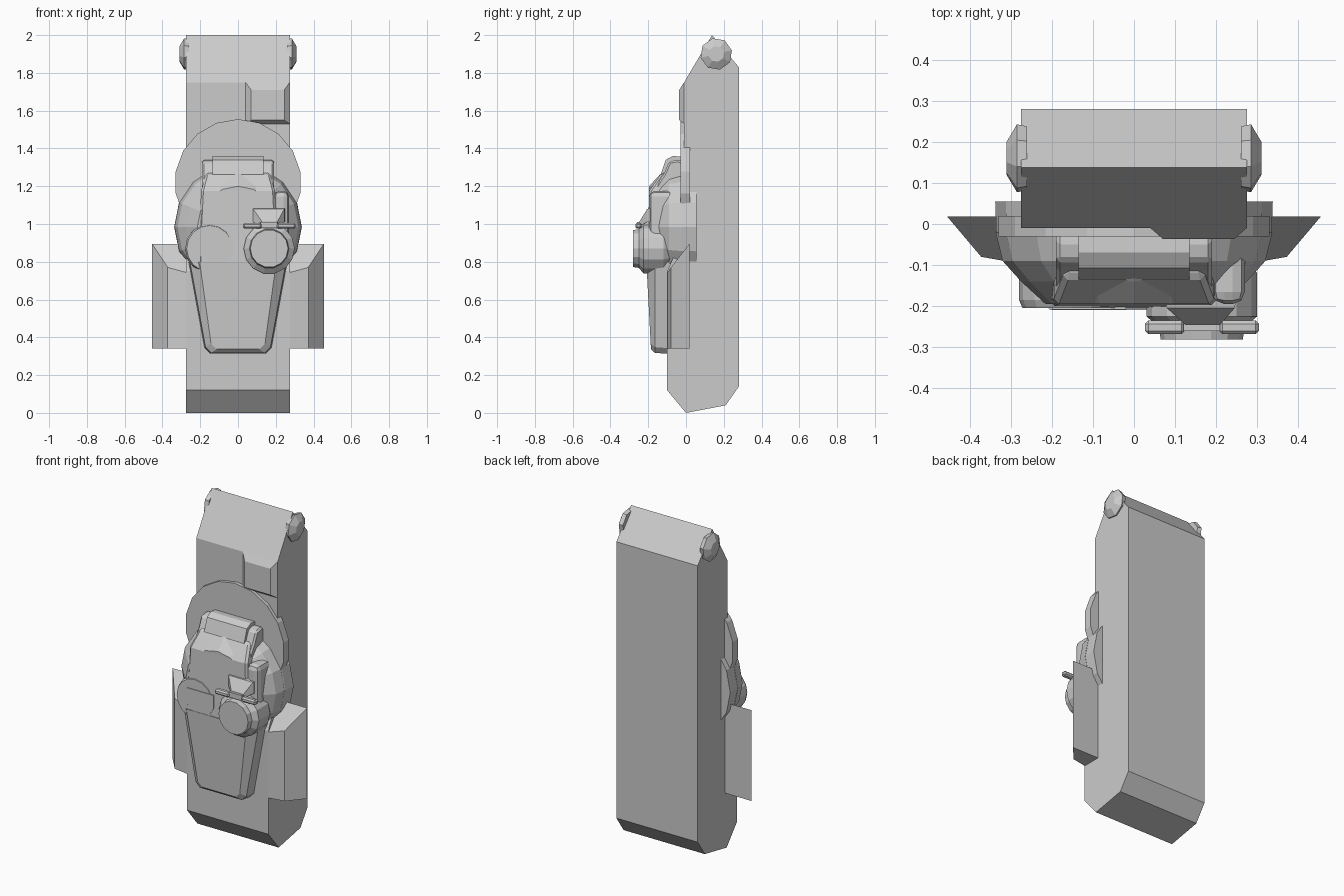
import bpy, bmesh
from math import sin, cos, pi

if "Cube" in bpy.data.objects:
    bpy.data.objects.remove(bpy.data.objects["Cube"])


def loft(name, sections):
    """Skin matching closed sections and cap both ends."""
    bm = bmesh.new()
    rings = [[bm.verts.new(p) for p in s] for s in sections]
    n = len(rings[0])
    for a, b in zip(rings, rings[1:]):
        for i in range(n):
            j = (i + 1) % n
            bm.faces.new((a[i], a[j], b[j], b[i]))
    bm.faces.new(rings[0])
    bm.faces.new(rings[-1][::-1])
    bmesh.ops.recalc_face_normals(bm, faces=bm.faces)
    me = bpy.data.meshes.new(name)
    bm.to_mesh(me)
    bm.free()
    ob = bpy.data.objects.new(name, me)
    bpy.context.collection.objects.link(ob)
    return ob


def extrude_x(name, yz, x0, x1):
    return loft(name, [[(x, y, z) for y, z in yz] for x in (x0, x1)])


def rect(y, x0, x1, z0, z1):
    return [(x0, y, z0), (x1, y, z0), (x1, y, z1), (x0, y, z1)]


def round_y(name, cx, cz, steps, n, turn=0.0):
    """Turned part along y; steps are (y, radius)."""
    return loft(name, [[(cx + r * sin(2 * pi * (i + turn) / n), y,
                         cz + r * cos(2 * pi * (i + turn) / n)) for i in range(n)]
                       for y, r in steps])


def bevel(ob, width, segments=1):
    m = ob.modifiers.new("Bevel", 'BEVEL')
    m.width, m.segments = width, segments
    m.limit_method, m.angle_limit = 'ANGLE', 0.6


# Tall backing slab
extrude_x("main_slab", [(0, 0), (0.21, 0.04), (0.28, 0.14), (0.28, 1.83), (0.138, 2.0),
                        (-0.01, 1.75), (-0.01, 0.95), (-0.1, 0.75), (-0.1, 0.12)],
          -0.275, 0.275)

# Raised corner panel on the upper front
loft("raised_panel", [rect(0.03, 0.04, 0.274, 1.53, 1.76),
                      rect(-0.01, 0.04, 0.274, 1.53, 1.75),
                      rect(-0.036, 0.07, 0.245, 1.55, 1.71)])

# Side knobs and angled side plates
for s, side in ((-1, "left"), (1, "right")):
    loft("top_knob_" + side,
         [[(s * x, 0.16 + r * cos(2 * pi * (i + .3) / 8), 1.9 + r * sin(2 * pi * (i + .3) / 8))
           for i in range(8)] for x, r in ((0.26, 0.08), (0.285, 0.085), (0.31, 0.042))])
    plan = [(0.2, 0.018), (0.455, 0.018), (0.372, -0.08), (0.27, -0.098), (0.2, -0.098)]
    tops = [0.895, 0.895, 0.77, 0.742, 0.742]
    loft("side_plate_" + side, [[(s * x, y, 0.34) for x, y in plan],
                                [(s * x, y, z) for (x, y), z in zip(plan, tops)]])

# Upper disc, then the faceted body with its rear collar
round_y("upper_disc", 0, 1.22, [(0.02, 0.335), (-0.03, 0.335)], 18)
round_y("rear_collar", 0, 0.985, [(0.055, 0.338), (-0.03, 0.335)], 16)
round_y("faceted_body", 0, 0.985, [(-0.02, 0.337), (-0.09, 0.32), (-0.14, 0.275),
                                   (-0.195, 0.215)], 16)

# Sloped front shell: stepped half-widths from crown to waist
shell = loft("front_shell", [
    [(-w, back, z), (w, back, z), (w, front, z), (-w, front, z)]
    for z, w, back, front in ((1.27, 0.17, 0.0, -0.13), (1.175, 0.195, 0.0, -0.195),
                              (0.98, 0.205, 0.0, -0.2), (0.76, 0.21, 0.0, -0.207))])
bevel(shell, 0.012)

# Crown block and its two shoulder lugs
extrude_x("crown_block", [(0.0, 1.2), (0.0, 1.33), (-0.03, 1.357), (-0.07, 1.36),
                          (-0.107, 1.34), (-0.135, 1.26), (-0.19, 1.17)], -0.135, 0.135)
for s, side in ((-1, "left"), (1, "right")):
    lug = extrude_x("crown_lug_" + side, [(0.0, 1.1), (0.0, 1.32), (-0.04, 1.34), (-0.09, 1.33),
                                          (-0.115, 1.27), (-0.16, 1.2), (-0.16, 1.1)],
                    s * 0.125, s * 0.19)
    bevel(lug, 0.01)

# Tapered lower apron with chamfered rim
def apron_section(y, top_w, bot_w, z_top, z_bot):
    c = 0.03
    return [(-top_w, y, z_top), (-bot_w, y, z_bot + c), (-bot_w + c, y, z_bot),
            (bot_w - c, y, z_bot), (bot_w, y, z_bot + c), (top_w, y, z_top)]


apron = [apron_section(-0.085, 0.262, 0.178, 0.8, 0.312),
         apron_section(-0.165, 0.255, 0.172, 0.8, 0.318),
         apron_section(-0.19, 0.203, 0.143, 0.8, 0.337)]
# Lean the front face so it is proud at the waist
apron[2] = [(x, -0.185 - 0.025 * (z - 0.33) / 0.47, z) for x, y, z in apron[2]]
loft("lower_apron", apron)

# Left flat disc with raised pocket flap
round_y("left_disc", -0.15, 0.87, [(-0.08, 0.13), (-0.185, 0.13), (-0.204, 0.122)], 16)
flap = [(-0.2, 0.93), (-0.02, 0.93), (-0.02, 0.85), (-0.05, 0.8), (-0.09, 0.785),
        (-0.15, 0.79), (-0.19, 0.83)]
loft("pocket_flap", [[(x, y, z) for x, z in flap] for y in (-0.19, -0.208)])

# Right protruding dial
round_y("right_dial", 0.165, 0.87, [(-0.08, 0.11), (-0.12, 0.135), (-0.225, 0.135),
                                    (-0.25, 0.105), (-0.281, 0.1)], 14, 0.5)

# Handle bar and funnel over the dial
for x0, x1, side in ((0.027, 0.124, "left"), (0.207, 0.304, "right")):
    bar = loft("handle_grip_" + side, [rect(y, x0, x1, 0.975, 1.005) for y in (-0.235, -0.268)])
    bevel(bar, 0.008)
loft("handle_centre", [rect(y, 0.12, 0.21, 0.978, 1.01) for y in (-0.19, -0.26)])
loft("handle_funnel", [rect(-0.18, 0.075, 0.25, 1.01, 1.085),
                       rect(-0.205, 0.08, 0.245, 1.01, 1.08),
                       rect(-0.245, 0.125, 0.21, 0.99, 1.015)])

# Upright rounded pod beside the handle
pod = loft("side_pod", [rect(y, 0.19, 0.27, 0.88, 1.175) for y in (-0.06, -0.195)])
bevel(pod, 0.03, 2)
